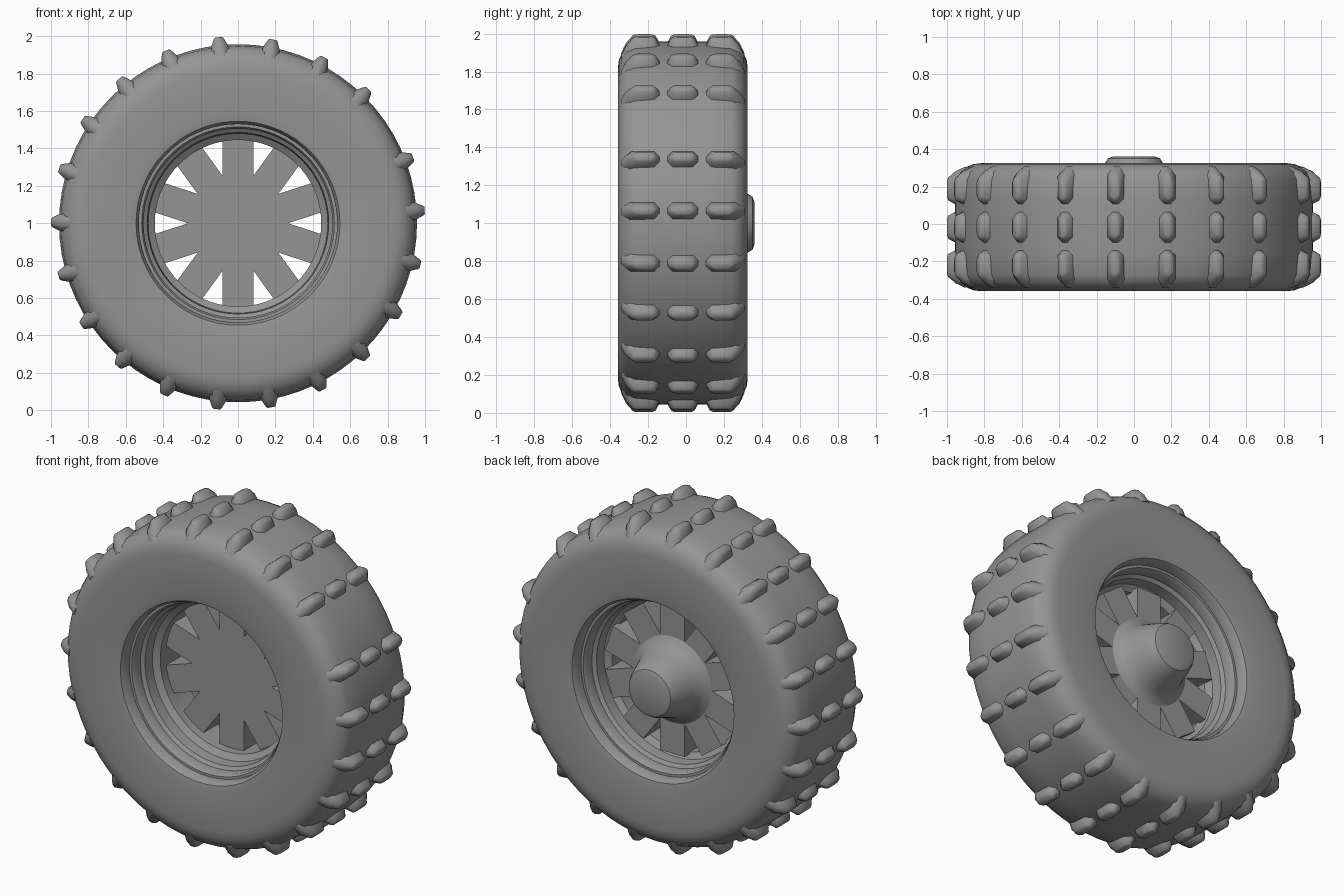
import bpy, bmesh, math
from mathutils import Matrix, Vector

if "Cube" in bpy.data.objects:
    bpy.data.objects.remove(bpy.data.objects["Cube"])

CENTRE = Vector((0, 0, 1.0))
MID_Y = -0.017

# Dark grey used by every part
grey = bpy.data.materials.new("dark_grey")
grey.diffuse_color = (0.3, 0.3, 0.3, 1)
grey.use_nodes = True
grey.node_tree.nodes["Principled BSDF"].inputs["Base Color"].default_value = grey.diffuse_color


def finish(bm, name, angle=35):
    bmesh.ops.recalc_face_normals(bm, faces=bm.faces)
    mesh = bpy.data.meshes.new(name)
    bm.to_mesh(mesh)
    bm.free()
    mesh.materials.append(grey)
    ob = bpy.data.objects.new(name, mesh)
    ob.location = CENTRE
    bpy.context.collection.objects.link(ob)
    bpy.ops.object.select_all(action='DESELECT')
    ob.select_set(True)
    bpy.context.view_layer.objects.active = ob
    bpy.ops.object.shade_smooth_by_angle(angle=math.radians(angle))
    return ob


def lathe(name, profile, steps=72, closed=True, angle=35):
    """Revolve (radius, y) points around the axle."""
    bm = bmesh.new()
    rings = []
    for i in range(steps):
        a = 2 * math.pi * i / steps
        rings.append([bm.verts.new((r * math.cos(a), y, r * math.sin(a))) for r, y in profile])
    n = len(profile)
    for i in range(steps):
        p, q = rings[i], rings[(i + 1) % steps]
        for j in range(n if closed else n - 1):
            k = (j + 1) % n
            bm.faces.new((p[j], p[k], q[k], q[j]))
    bmesh.ops.remove_doubles(bm, verts=bm.verts, dist=1e-5)
    return finish(bm, name, angle)


def mirrored(half):
    """Mirror a half profile across the middle of the wheel."""
    return [(r, MID_Y - d) for r, d in half] + [(r, MID_Y + d) for r, d in reversed(half)]


# Tyre: hollow ring with flat sidewalls and rounded shoulders
tyre_half = [(0.53, 0.24), (0.53, 0.31), (0.545, 0.335), (0.58, 0.342), (0.82, 0.342),
             (0.86, 0.337), (0.895, 0.322), (0.928, 0.295), (0.947, 0.255), (0.957, 0.14)]
lathe("tyre", mirrored(tyre_half))

# Rim: stepped barrel inside the tyre
rim_half = [(0.54, 0.27), (0.515, 0.27), (0.505, 0.255), (0.505, 0.20), (0.485, 0.185),
            (0.48, 0.12), (0.445, 0.095)]
lathe("rim", mirrored(rim_half) + [(0.54, MID_Y + 0.2), (0.54, MID_Y - 0.2)])

# Tread lugs: three tapered blocks per row, with one wider gap between rows
bm = bmesh.new()
c = 0.35
OUTLINE = [(-1, -c), (-1, c), (-1 + c, 1), (1 - c, 1), (1, c), (1, -c), (1 - c, -1), (-1 + c, -1)]
for i in range(21):
    turn = Matrix.Rotation(-math.radians(20.7 - 16.75 * i), 3, 'Y')
    for side in (-1, 0, 1):
        # (radius, half length along axle, half width, outward spread on the outer rows)
        layers = [(0.90, 0.09, 0.050, 0.03), (0.955, 0.082, 0.044, 0.012),
                  (0.978, 0.070, 0.033, 0.003), (0.993, 0.062, 0.026, 0), (1.0, 0.048, 0.019, 0)]
        prev = None
        for r, ly, lz, spread in layers:
            ring = []
            for u, v in OUTLINE:
                y = MID_Y + side * 0.205 + u * ly + (side * spread if u * side > 0 else 0)
                ring.append(bm.verts.new(turn @ Vector((r, y, v * lz))))
            if prev:
                for k in range(8):
                    m = (k + 1) % 8
                    bm.faces.new((prev[k], prev[m], ring[m], ring[k]))
            else:
                bm.faces.new(ring)
            prev = ring
        bm.faces.new(prev)
finish(bm, "tread_lugs", 50)

# Spokes: ten straight bars, flush at the front
bm = bmesh.new()
for i in range(10):
    m = (Matrix.Rotation(math.radians(36 * i), 4, 'Y') @
         Matrix.Translation((0, 0.035, 0.3)) @ Matrix.Diagonal((0.165, 0.19, 0.30, 1)))
    bmesh.ops.create_cube(bm, size=1, matrix=m)
finish(bm, "spokes")

# Hub: flat at the front, flaring out to a blunt nose at the back
lathe("hub", [(0, -0.06), (0.26, -0.06), (0.265, 0.128), (0.235, 0.145), (0.212, 0.17),
              (0.192, 0.22), (0.172, 0.28), (0.155, 0.325), (0.14, 0.35), (0.115, 0.36), (0, 0.36)],
      steps=40, closed=False)
